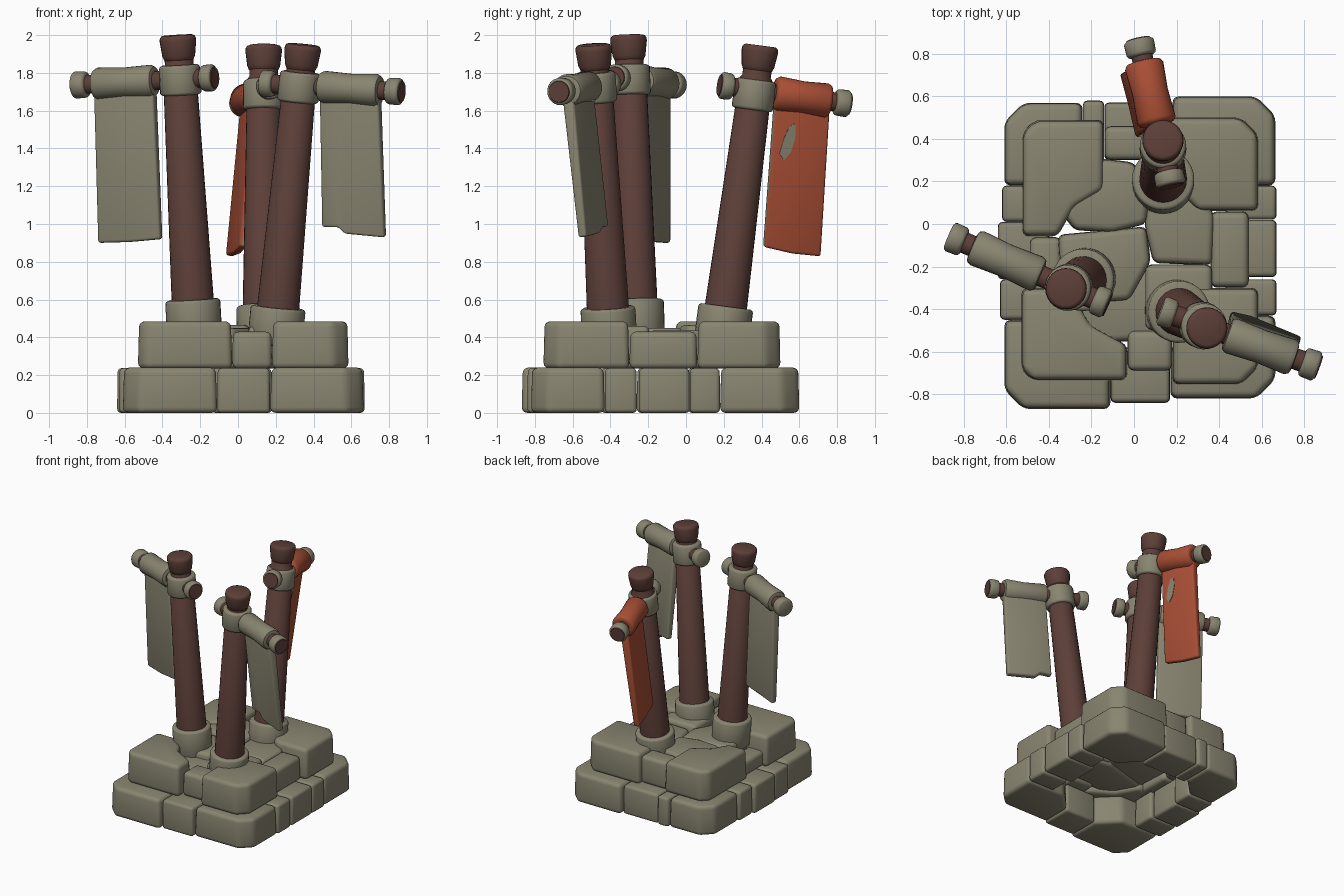
import bpy, bmesh, math
from mathutils import Vector

if "Cube" in bpy.data.objects:
    bpy.data.objects.remove(bpy.data.objects["Cube"])


def material(name, rgb):
    m = bpy.data.materials.new(name)
    m.diffuse_color = (*rgb, 1)
    m.use_nodes = True
    m.node_tree.nodes["Principled BSDF"].inputs["Base Color"].default_value = m.diffuse_color
    return m


STONE = material("weathered stone", (0.25, 0.235, 0.165))
WOOD = material("dark wood", (0.11, 0.05, 0.04))
RED = material("rust red cloth", (0.40, 0.078, 0.036))


def finish(name, bm, mat, angle=45):
    bmesh.ops.recalc_face_normals(bm, faces=bm.faces)
    me = bpy.data.meshes.new(name)
    bm.to_mesh(me)
    bm.free()
    ob = bpy.data.objects.new(name, me)
    bpy.context.collection.objects.link(ob)
    me.materials.append(mat)
    bpy.ops.object.select_all(action='DESELECT')
    ob.select_set(True)
    bpy.context.view_layer.objects.active = ob
    bpy.ops.object.shade_smooth_by_angle(angle=math.radians(angle))
    return ob


def prism(name, lower, upper, mat, bevel):
    """Solid between two matching outlines, with rounded edges."""
    bm = bmesh.new()
    a = [bm.verts.new(p) for p in lower]
    b = [bm.verts.new(p) for p in upper]
    n = len(a)
    bm.faces.new(a[::-1])
    bm.faces.new(b)
    for i in range(n):
        j = (i + 1) % n
        bm.faces.new((a[i], a[j], b[j], b[i]))
    bmesh.ops.recalc_face_normals(bm, faces=bm.faces)
    if bevel:
        bmesh.ops.bevel(bm, geom=bm.edges[:], offset=bevel, segments=3,
                        profile=0.5, affect='EDGES', clamp_overlap=True)
    return finish(name, bm, mat)


def stone(name, pts, z0, z1, taper=0.97, bevel=0.03):
    cx = sum(p[0] for p in pts) / len(pts)
    cy = sum(p[1] for p in pts) / len(pts)
    top = [(cx + (x - cx) * taper, cy + (y - cy) * taper, z1) for x, y in pts]
    return prism(name, [(x, y, z0) for x, y in pts], top, STONE, bevel)


def box(name, x0, x1, y0, y1, z0, z1, **kw):
    return stone(name, [(x0, y0), (x1, y0), (x1, y1), (x0, y1)], z0, z1, **kw)


def corner(name, x0, x1, y0, y1, z0, z1, sx, sy, cut=0.09, inner=0.15, bow=0.0):
    """Block with its outer (sx, sy) corner chamfered and its inner corner cut;
    bow pushes the inner cut into a hollow curve."""
    ox, ix = (x1, x0) if sx > 0 else (x0, x1)
    oy, iy = (y1, y0) if sy > 0 else (y0, y1)
    pts = [(ox - sx * cut, oy), (ix, oy), (ix, iy + sy * inner)]
    if bow:
        pts.append((ix + sx * (inner / 2 + bow), iy + sy * (inner / 2 + bow)))
    pts += [(ix + sx * inner, iy), (ox, iy), (ox, oy - sy * cut)]
    return stone(name, pts, z0, z1)


def turned(name, p, q, profile, mat, sides=28):
    """Round part along p to q; profile is (distance, radius) pairs."""
    p, q = Vector(p), Vector(q)
    rot = (q - p).to_track_quat('Z', 'Y')
    bm = bmesh.new()
    rings = []
    for d, r in profile:
        rings.append([bm.verts.new(p + rot @ Vector((r * math.cos(a), r * math.sin(a), d)))
                      for a in (2 * math.pi * k / sides for k in range(sides))])
    for a, b in zip(rings, rings[1:]):
        for k in range(sides):
            j = (k + 1) % sides
            bm.faces.new((a[k], a[j], b[j], b[k]))
    bm.faces.new(rings[0][::-1])
    bm.faces.new(rings[-1])
    return finish(name, bm, mat)


def ring(d0, d1, r0, r1, e=0.015):
    """Profile of a short drum with softened rims."""
    return [(d0, r0 - e), (d0 + e * 0.4, r0 - e * 0.3), (d0 + e, r0),
            (d1 - e, r1), (d1 - e * 0.4, r1 - e * 0.3), (d1, r1 - e)]


# Lower tier of the plinth
corner("lower_corner_back_left", -0.61, -0.24, 0.18, 0.57, 0, 0.24, -1, 1)
corner("lower_corner_back_right", 0.18, 0.665, 0.18, 0.60, 0, 0.24, 1, 1)
corner("lower_corner_front_left", -0.61, -0.11, -0.87, -0.45, 0, 0.24, -1, -1)
corner("lower_corner_front_right", 0.17, 0.665, -0.82, -0.43, 0, 0.24, 1, -1)
for i, b in enumerate([
        (-0.24, -0.14, 0.30, 0.58), (-0.14, 0.18, 0.30, 0.57),
        (-0.62, -0.38, 0.01, 0.18), (-0.64, -0.40, -0.26, 0.01), (-0.63, -0.38, -0.45, -0.26),
        (0.43, 0.67, 0.02, 0.18), (0.40, 0.67, -0.25, 0.02), (0.43, 0.67, -0.43, -0.26),
        (-0.11, 0.17, -0.84, -0.58)]):
    box(f"lower_block_{i + 1}", *b, 0, 0.237, taper=0.98, bevel=0.022)

# Upper tier of the plinth
corner("upper_corner_back_left", -0.525, -0.14, -0.06, 0.49, 0.235, 0.485, -1, 1, 0.06, 0.22, 0.03)
corner("upper_corner_back_right", 0.08, 0.585, 0.06, 0.50, 0.235, 0.485, 1, 1, 0.08, 0.22)
corner("upper_corner_front_left", -0.53, -0.03, -0.735, -0.30, 0.235, 0.485, -1, -1, 0.05, 0.27, 0.04)
corner("upper_corner_front_right", 0.18, 0.585, -0.755, -0.30, 0.235, 0.485, 1, -1, 0.08, 0.1)
for i, b in enumerate([(-0.03, 0.18, -0.69, -0.50, 0.43), (-0.14, 0.10, 0.30, 0.46, 0.46),
                       (0.36, 0.54, -0.30, 0.06, 0.43), (-0.49, -0.34, -0.42, -0.06, 0.36)]):
    box(f"upper_block_{i + 1}", *b[:4], 0.235, b[4])

# Paving stones inside the ring
stone("paving_back_left", [(-0.35, 0.06), (-0.28, -0.03), (-0.10, -0.04), (0.06, 0.0), (0.08, 0.15),
                           (0.0, 0.29), (-0.16, 0.31), (-0.30, 0.22)], 0.28, 0.465)
stone("paving_right", [(0.05, -0.02), (0.09, -0.185), (0.37, -0.195), (0.38, 0.04), (0.30, 0.18),
                       (0.05, 0.18)], 0.28, 0.44)
stone("paving_left", [(-0.36, -0.05), (-0.34, -0.38), (-0.02, -0.36), (0.08, -0.18), (0.06, -0.01)],
      0.28, 0.45)
stone("paving_front", [(-0.37, -0.32), (-0.30, -0.48), (-0.16, -0.56), (0.16, -0.54), (0.24, -0.22),
                       (0.05, -0.20)], 0.26, 0.40)
stone("paving_front_right", [(0.05, -0.50), (0.37, -0.50), (0.37, -0.19), (0.05, -0.19)], 0.28, 0.46)

# Leaning posts, crossbars and banners:
# name, post foot, post top, base collar top z, bar outer end, bar inner end,
# cloth bottom edge (outer to inner), cloth material, roll radius, bar ends showing wood
SETS = [
    ("left", (-0.23, -0.258, 0.42), (-0.32, -0.305, 2.0), 0.60,
     (-0.87, -0.056, 1.735), (-0.125, -0.378, 1.775),
     [(-0.735, -0.10, 0.90), (-0.57, -0.17, 0.905), (-0.405, -0.225, 0.92)], STONE, 0.086, (False, True)),
    ("right", (0.198, -0.405, 0.40), (0.345, -0.49, 1.95), 0.56,
     (0.865, -0.672, 1.70), (0.125, -0.405, 1.745),
     [(0.78, -0.55, 0.93), (0.57, -0.475, 0.95), (0.535, -0.455, 0.985), (0.45, -0.43, 0.985)],
     STONE, 0.086, (True, False)),
    ("back", (0.137, 0.19, 0.40), (0.136, 0.395, 1.945), 0.565,
     (0.02, 0.865, 1.635), (0.175, 0.18, 1.735),
     [(-0.045, 0.71, 0.83), (-0.005, 0.56, 0.845), (0.03, 0.41, 0.88)], RED, 0.092, (True, True)),
]

for name, foot, top, collar_z, outer, inner, hem, cloth, roll, ends in SETS:
    foot, top, outer, inner = map(Vector, (foot, top, outer, inner))
    length = (top - foot).length
    # post with a narrow neck and drum-shaped cap
    turned(name + "_post", foot, top, [(0, 0.115), (length - 0.18, 0.088), (length - 0.165, 0.076),
                                       (length - 0.10, 0.076)], WOOD)
    turned(name + "_post_cap", foot, top, [(length + d, r) for d, r in (
        (-0.138, 0.07), (-0.13, 0.078), (-0.11, 0.087), (-0.03, 0.097), (-0.014, 0.095),
        (-0.004, 0.088), (0, 0.078))], WOOD)
    c = collar_z - foot.z
    turned(name + "_base_collar", foot, top, ring(-0.04, c, 0.146, 0.146), STONE)
    # clamp where the bar crosses the post
    h = (outer.z + inner.z) / 2 + 0.012 - foot.z
    turned(name + "_clamp", foot, top, ring(h - 0.082, h + 0.078, 0.11, 0.108), STONE)
    # crossbar with end knobs
    bar = (inner - outer).length
    turned(name + "_crossbar", outer, inner, [(0.01, 0.05), (bar - 0.01, 0.05)], WOOD)
    for tag, p, q, wood in (("outer", outer, inner, ends[0]), ("inner", inner, outer, ends[1])):
        turned(f"{name}_{tag}_knob", p, q, ring(0, 0.08 if tag == "outer" else 0.07, 0.072, 0.07), STONE)
        if wood:
            turned(f"{name}_{tag}_knob_face", p, q, [(-0.004, 0.056), (0.004, 0.06)], WOOD)
    # rolled top of the banner
    turned(name + "_banner_roll", outer, inner, [(t * bar, roll * k) for t, k in (
        (0.15, 0.72), (0.155, 0.88), (0.18, 1), (0.36, 0.92), (0.55, 1), (0.575, 0.88), (0.58, 0.72))],
        cloth)
    # hanging sheet, thicker towards the roll
    hem = [Vector(p) for p in hem]
    a, b = outer.lerp(inner, 0.155), outer.lerp(inner, 0.575)
    edge = hem[-1] - hem[0]
    head = [a.lerp(b, (p - hem[0]).dot(edge) / edge.length_squared) for p in hem]
    n = (b - a).cross(hem[0] - a).normalized()
    if n.x < 0:
        n = -n
    outline = head + hem[::-1]
    half = [0.032] * len(head) + [0.023] * len(hem)
    sheet = prism(name + "_banner", [p - n * t for p, t in zip(outline, half)],
                  [p + n * t for p, t in zip(outline, half)], cloth, 0.014)
    if cloth == RED:
        # worn inner edge of the red banner
        sheet.data.materials.append(STONE)
        along = (b - a).normalized()
        for f in sheet.data.polygons:
            if f.normal.dot(along) > 0.9 and f.normal.dot(n) > -0.2:
                f.material_index = 1
        # faded patch on its side
        uv = [(0.61, 0.17), (0.72, 0.20), (0.80, 0.28), (0.86, 0.38), (0.77, 0.42), (0.66, 0.36), (0.60, 0.27)]
        pts = [a.lerp(b, u).lerp(hem[0].lerp(hem[-1], u), v) for u, v in uv]
        prism("faded_patch", [p + n * 0.026 for p in pts], [p + n * 0.0335 for p in pts], STONE, 0)
